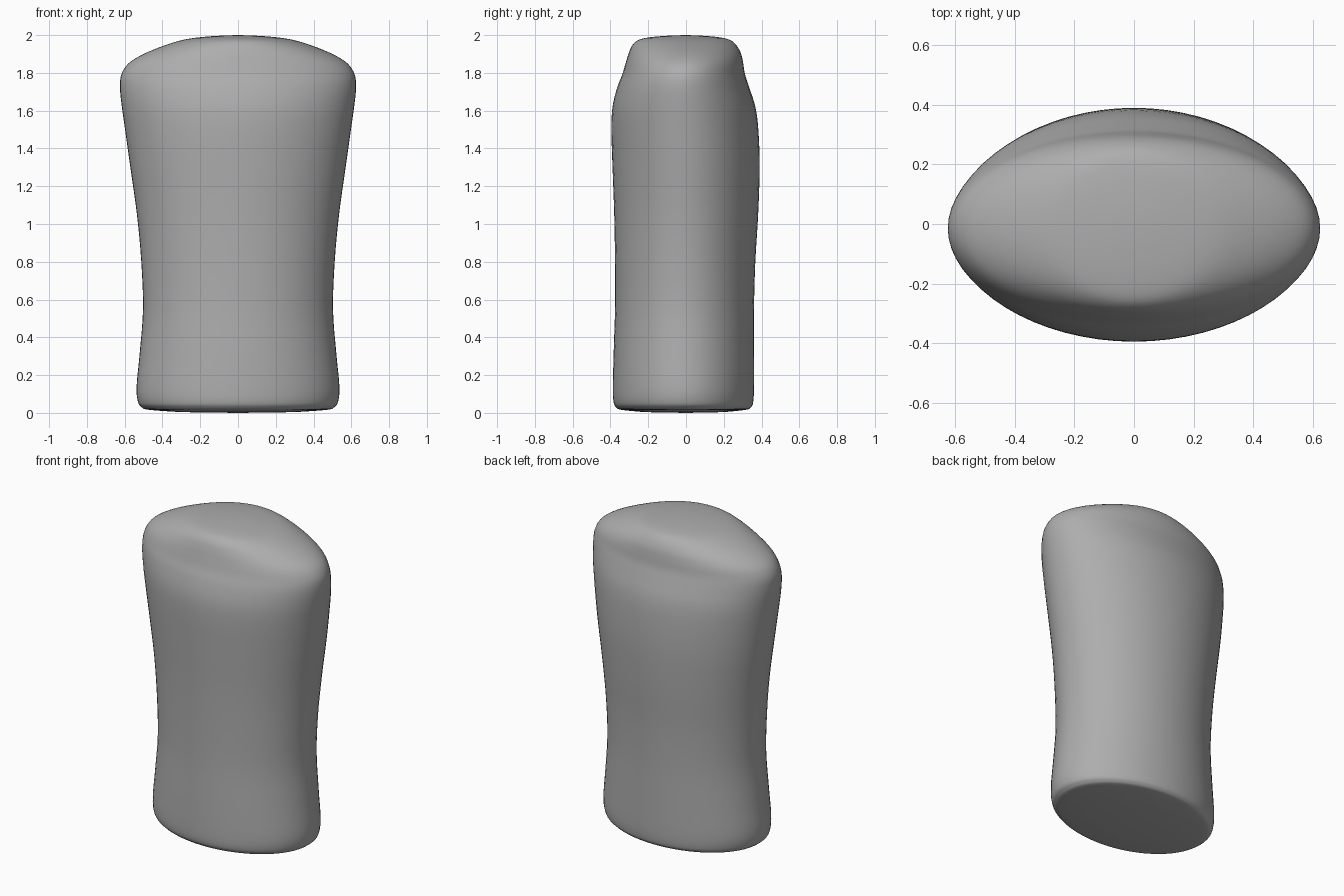
import bpy
import bmesh
import math

default_cube = bpy.data.objects.get("Cube")
if default_cube:
    bpy.data.objects.remove(default_cube)

# One plain grey for the whole body
grey = bpy.data.materials.new("plain grey")
grey.use_nodes = True
colour = (0.42, 0.42, 0.42, 1)
grey.diffuse_color = colour
grey.node_tree.nodes["Principled BSDF"].inputs["Base Color"].default_value = colour

# Body stations: height, half width, front y, back y
stations = [
    (0.004, 0.30, -0.22, 0.20), (0.016, 0.47, -0.34, 0.315),
    (0.03, 0.51, -0.37, 0.345), (0.06, 0.53, -0.384, 0.356),
    (0.14, 0.537, -0.387, 0.36), (0.32, 0.52, -0.383, 0.36),
    (0.55, 0.503, -0.376, 0.36), (0.8, 0.512, -0.376, 0.367),
    (1.05, 0.535, -0.38, 0.382), (1.3, 0.57, -0.389, 0.39),
    (1.5, 0.598, -0.395, 0.383), (1.62, 0.615, -0.389, 0.367),
    (1.72, 0.625, -0.365, 0.336), (1.79, 0.618, -0.338, 0.313),
    (1.85, 0.58, -0.32, 0.303), (1.9, 0.50, -0.305, 0.292),
    (1.945, 0.39, -0.285, 0.268), (1.975, 0.29, -0.25, 0.232),
    (1.99, 0.19, -0.18, 0.165), (1.998, 0.08, -0.08, 0.07),
]
SEGMENTS = 64
STEPS = 4


def smooth_between(a, b, c, d, t):
    """Catmull-Rom blend from station b to station c."""
    return [0.5 * (2 * q + (r - p) * t + (2 * p - 5 * q + 4 * r - s) * t ** 2
                   + (3 * q - p - 3 * r + s) * t ** 3)
            for p, q, r, s in zip(a, b, c, d)]


profile = []
last = len(stations) - 1
for i in range(last):
    four = [stations[min(max(i + k, 0), last)] for k in (-1, 0, 1, 2)]
    profile += [smooth_between(*four, step / STEPS) for step in range(STEPS)]
profile.append(stations[last])

# Loft elliptical rings through the profile
bm = bmesh.new()
rings = []
for z, half_width, front, back in profile:
    middle, depth = (front + back) / 2, (back - front) / 2
    angles = [math.tau * k / SEGMENTS for k in range(SEGMENTS)]
    rings.append([bm.verts.new((half_width * math.cos(a), middle + depth * math.sin(a), z))
                  for a in angles])
for lower, upper in zip(rings, rings[1:]):
    for k in range(SEGMENTS):
        n = (k + 1) % SEGMENTS
        bm.faces.new((lower[k], lower[n], upper[n], upper[k]))

# Close the underside and the crown
for ring, height in ((rings[0], 0), (rings[-1], 2)):
    centre = bm.verts.new((0, 0, height))
    for k in range(SEGMENTS):
        bm.faces.new((ring[k], ring[(k + 1) % SEGMENTS], centre))
bmesh.ops.recalc_face_normals(bm, faces=bm.faces)
for face in bm.faces:
    face.smooth = True

mesh = bpy.data.meshes.new("torso")
bm.to_mesh(mesh)
bm.free()
mesh.materials.append(grey)
torso = bpy.data.objects.new("torso", mesh)
bpy.context.collection.objects.link(torso)
